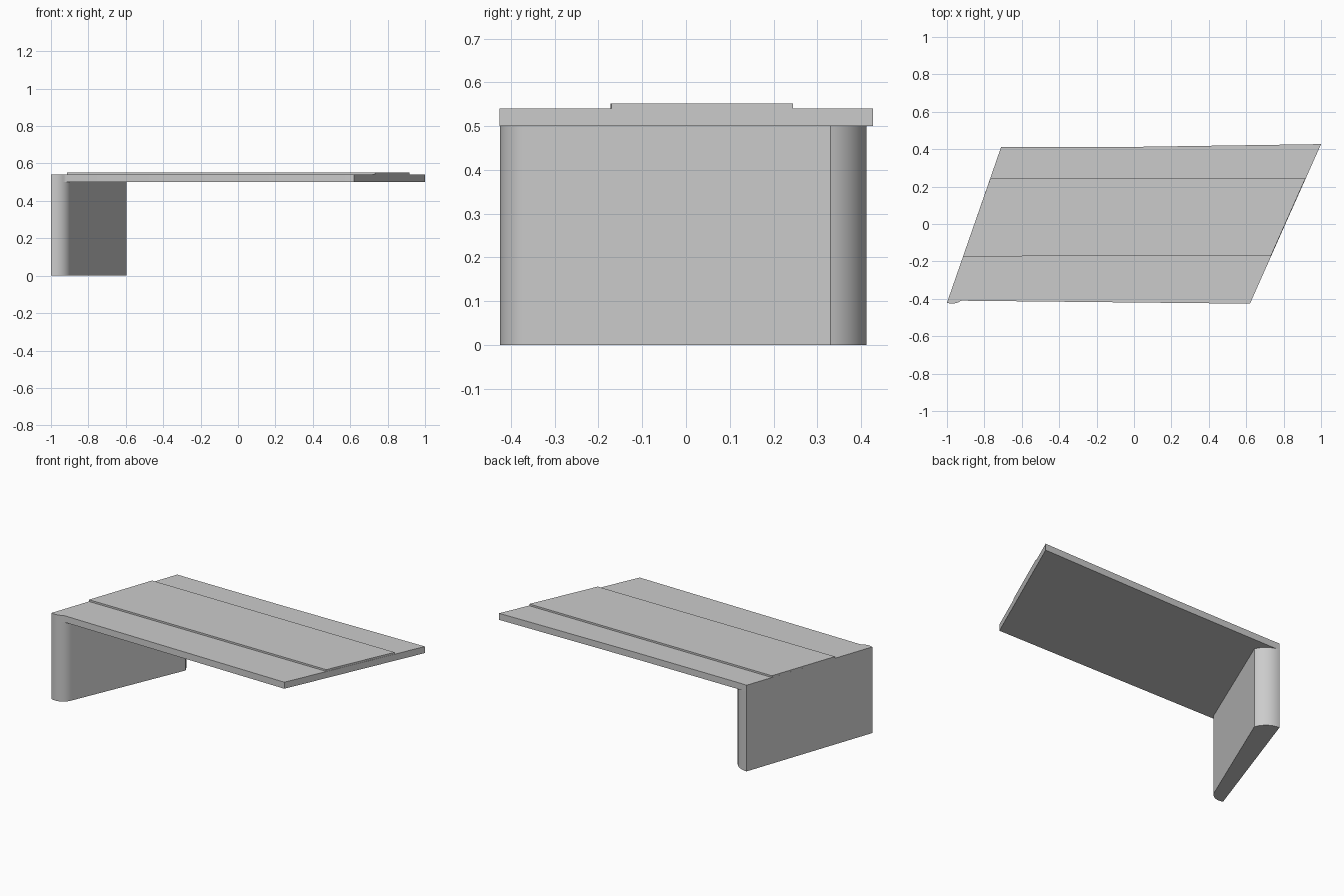
import bpy, bmesh, math
from mathutils import Vector

if "Cube" in bpy.data.objects:
    bpy.data.objects.remove(bpy.data.objects["Cube"])


def arc(p, q, half_angle, n=14):
    """Points from p to q on an arc bulging to the right of the chord."""
    p, q = Vector(p), Vector(q)
    chord = q - p
    r = chord.length / (2 * math.sin(half_angle))
    left = Vector((-chord.y, chord.x)).normalized()
    centre = (p + q) / 2 + left * r * math.cos(half_angle)
    start = math.atan2(p.y - centre.y, p.x - centre.x)
    return [(centre.x + r * math.cos(start + 2 * half_angle * i / n),
             centre.y + r * math.sin(start + 2 * half_angle * i / n))
            for i in range(n + 1)]


def prism(name, outline, z0, z1):
    bm = bmesh.new()
    face = bm.faces.new([bm.verts.new((x, y, z0)) for x, y in outline])
    ext = bmesh.ops.extrude_face_region(bm, geom=[face])
    bmesh.ops.translate(bm, vec=(0, 0, z1 - z0),
                        verts=[v for v in ext["geom"] if isinstance(v, bmesh.types.BMVert)])
    bmesh.ops.recalc_face_normals(bm, faces=bm.faces[:])
    mesh = bpy.data.meshes.new(name)
    bm.to_mesh(mesh)
    bm.free()
    obj = bpy.data.objects.new(name, mesh)
    bpy.context.collection.objects.link(obj)
    bpy.context.view_layer.objects.active = obj
    obj.select_set(True)
    bpy.ops.object.shade_smooth_by_angle(angle=math.radians(30))
    obj.select_set(False)
    return obj


# Slanted support wall with bowed ends
front_cap = arc((-1, -0.421), (-0.895, -0.37), math.radians(45))
back_cap = arc((-0.597, 0.33), (-0.71, 0.413), math.radians(36))
prism("support_wall", front_cap + back_cap, 0, 0.5)

# Deck slab, flush with the outside of the wall
deck = [p for p in front_cap if p[1] < -0.41]
deck += [(-0.92, -0.41), (0.62, -0.426), (1, 0.427), (0.05, 0.413), (-0.64, 0.411)]
deck += [p for p in back_cap if p[1] > 0.411]
prism("deck", deck, 0.5, 0.541)

# Slightly raised middle strip
prism("raised_strip", [(-0.914, -0.173), (0.732, -0.17), (0.917, 0.245), (-0.768, 0.245)],
      0.541, 0.552)
